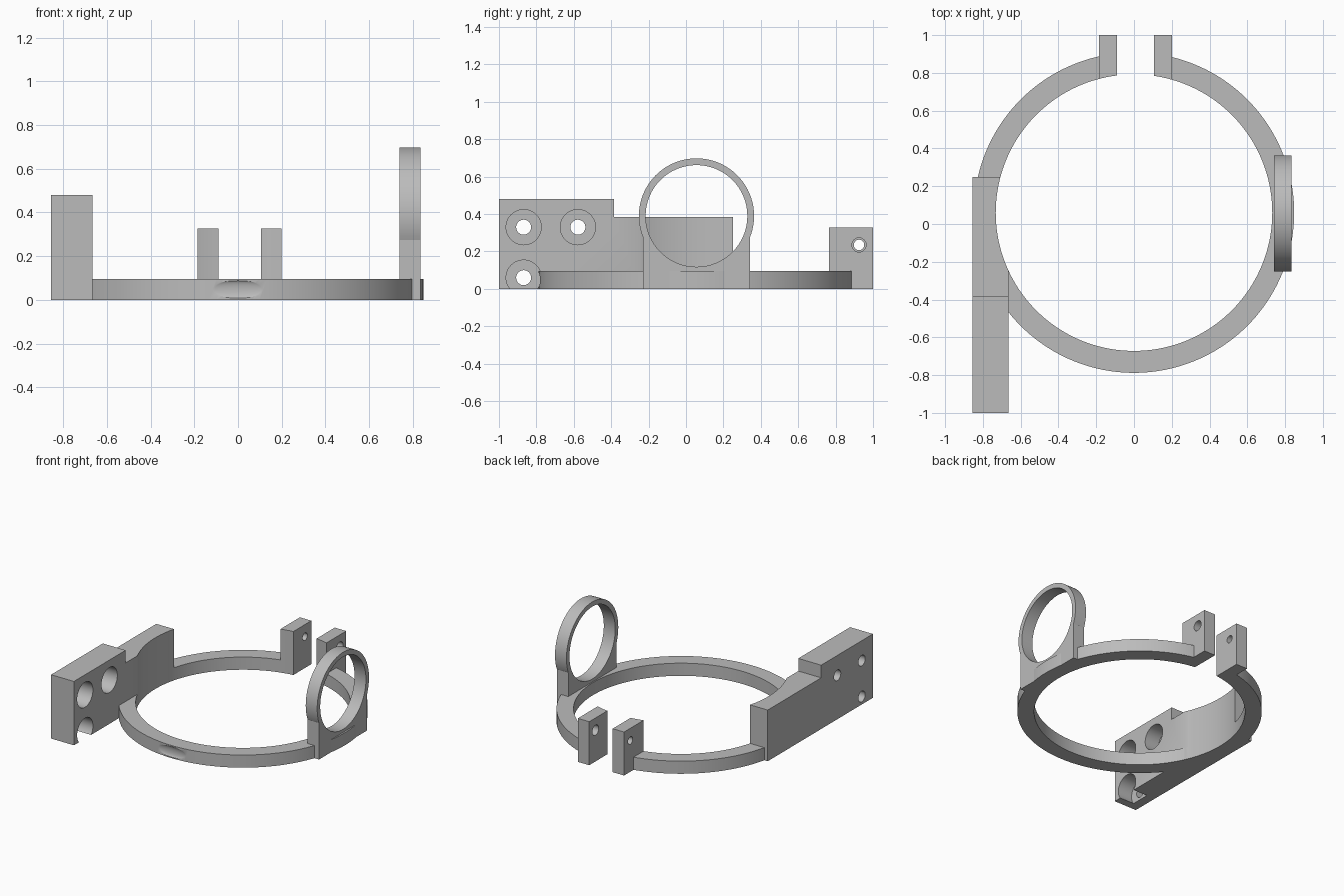
import bpy, bmesh, math
from mathutils import Vector

if "Cube" in bpy.data.objects:
    bpy.data.objects.remove(bpy.data.objects["Cube"], do_unlink=True)

grey = bpy.data.materials.new("plain grey")
grey.use_nodes = True
colour = (0.5, 0.5, 0.5, 1)
grey.diffuse_color = colour
grey.node_tree.nodes["Principled BSDF"].inputs["Base Color"].default_value = colour

RING_Y, OUTER, INNER, RING_H = 0.06, 0.848, 0.732, 0.095


def prism(name, points, x0, x1):
    """Extrude a (y, z) outline along x."""
    bm = bmesh.new()
    face = bm.faces.new([bm.verts.new((x0, y, z)) for y, z in points])
    ext = bmesh.ops.extrude_face_region(bm, geom=[face])
    moved = [v for v in ext["geom"] if isinstance(v, bmesh.types.BMVert)]
    bmesh.ops.translate(bm, verts=moved, vec=(x1 - x0, 0, 0))
    bmesh.ops.recalc_face_normals(bm, faces=bm.faces)
    mesh = bpy.data.meshes.new(name)
    bm.to_mesh(mesh)
    bm.free()
    obj = bpy.data.objects.new(name, mesh)
    bpy.context.collection.objects.link(obj)
    mesh.materials.append(grey)
    return obj


def box(name, x0, x1, y0, y1, z0, z1):
    return prism(name, [(y0, z0), (y1, z0), (y1, z1), (y0, z1)], x0, x1)


def arc(y, z, r, start, end, n):
    angles = [math.radians(start + (end - start) * i / n) for i in range(n + 1)]
    return [(y + r * math.cos(a), z + r * math.sin(a)) for a in angles]


def rod(y, z, r, x0, x1):
    """Round cutter along x."""
    return prism("cutter", arc(y, z, r, 0, 360, 64)[:-1], x0, x1)


def upright(name, r, z0, z1):
    """Cylinder on the main ring axis."""
    bpy.ops.mesh.primitive_cylinder_add(vertices=160, radius=r, depth=z1 - z0,
                                        location=(0, RING_Y, (z0 + z1) / 2))
    obj = bpy.context.object
    obj.name = name
    obj.data.materials.append(grey)
    return obj


def cut(obj, cutter):
    cutter.hide_render = True
    mod = obj.modifiers.new("cut", "BOOLEAN")
    mod.operation, mod.solver, mod.object = "DIFFERENCE", "EXACT", cutter
    bpy.context.view_layer.objects.active = obj
    bpy.ops.object.modifier_apply(modifier=mod.name)
    bpy.data.objects.remove(cutter, do_unlink=True)


def bore():
    return upright("bore", INNER, -0.5, 1)


# Split main ring with a shallow dent at the front
ring = upright("main_ring", OUTER, 0, RING_H)
cut(ring, bore())
cut(ring, box("gap", -0.09, 0.105, 0.5, 1.2, -0.1, 0.3))
bpy.ops.mesh.primitive_uv_sphere_add(segments=64, ring_count=32,
                                     location=(0, RING_Y - OUTER - 0.005, RING_H / 2))
dent = bpy.context.object
dent.scale = (0.19, 0.016, 0.042)
cut(ring, dent)

# Clamp lugs either side of the gap
lugs = []
for name, x0, x1, hole in (("right_lug", -0.185, -0.09, 0.028),
                           ("left_lug", 0.105, 0.2, 0.038)):
    lug = box(name, x0, x1, 0.7, 1, 0, 0.327)
    cut(lug, bore())
    cut(lug, rod(0.925, 0.235, hole, x0 - 0.1, x1 + 0.1))
    lugs.append(lug)

# Stepped mounting block with counterbored screw holes
block = prism("mounting_block", [(-1, 0), (0.25, 0), (0.25, 0.385),
                                 (-0.385, 0.385), (-0.385, 0.48), (-1, 0.48)],
              -0.855, -0.665)
cut(block, bore())
for y, z in ((-0.868, 0.33), (-0.578, 0.33), (-0.868, 0.06)):
    cut(block, rod(y, z, 0.04, -1, -0.5))
    cut(block, rod(y, z, 0.094, -0.785, -0.5))

# Upright hoop on a straight-sided foot
outline = arc(0.056, 0.39, 0.308, -22, 202, 64) + [(-0.23, 0.274), (-0.23, 0),
                                                   (0.342, 0), (0.342, 0.274)]
hoop = prism("side_hoop", outline, 0.74, 0.835)
cut(hoop, rod(0.056, 0.39, 0.272, 0.6, 1))

# Smooth round faces, keep crisp edges
bpy.ops.object.select_all(action="DESELECT")
for obj in [ring, block, hoop] + lugs:
    obj.select_set(True)
bpy.context.view_layer.objects.active = ring
bpy.ops.object.shade_smooth_by_angle(angle=math.radians(25))
